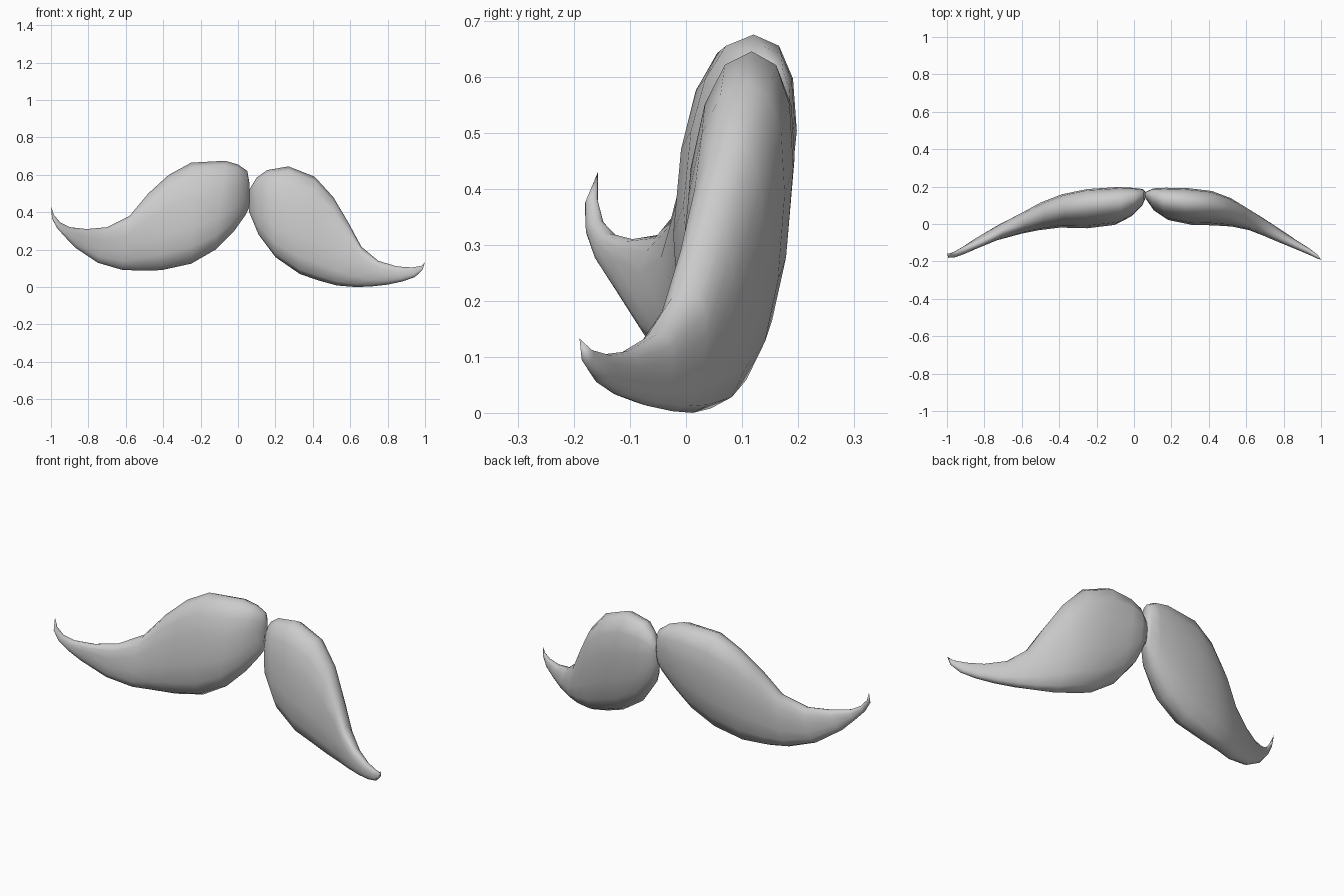
import bpy, bmesh, math

SIDES = 14
POWER = 2 / 2.35   # slightly boxy oval sections


def spow(v):
    return math.copysign(abs(v) ** POWER, v)


def whisker(name, rings, tip):
    """Loft oval sections: (top x, top z, bottom x, bottom z, front y, back y)."""
    bm = bmesh.new()
    loops = []
    for tx, tz, bx, bz, yf, yb in rings:
        cx, cz, cy = (tx + bx) / 2, (tz + bz) / 2, (yf + yb) / 2
        hx, hz, hy = (tx - bx) / 2, (tz - bz) / 2, (yb - yf) / 2
        lean = 0.25 * hy            # upper edge leans back
        loop = []
        for i in range(SIDES):
            a = 2 * math.pi * i / SIDES
            s, c = spow(math.cos(a)), spow(math.sin(a))
            loop.append(bm.verts.new((cx + hx * s, cy + hy * c + lean * s, cz + hz * s)))
        loops.append(loop)
    for p, q in zip(loops, loops[1:]):
        for i in range(SIDES):
            j = (i + 1) % SIDES
            bm.faces.new((p[i], p[j], q[j], q[i]))
    # blunt inner end and pointed outer tip
    bm.faces.new(loops[0])
    end = bm.verts.new(tip)
    for i in range(SIDES):
        bm.faces.new((loops[-1][i], loops[-1][(i + 1) % SIDES], end))
    bmesh.ops.recalc_face_normals(bm, faces=bm.faces[:])
    for f in bm.faces:
        f.smooth = True
    me = bpy.data.meshes.new(name)
    bm.to_mesh(me)
    bm.free()
    ob = bpy.data.objects.new(name, me)
    bpy.context.collection.objects.link(ob)
    return ob


# Left half, raised, with a strongly curled tip
whisker("moustache_left", [
    (0.062, 0.55, 0.062, 0.43, 0.14, 0.17),
    (0.05, 0.62, 0.04, 0.385, 0.10, 0.185),
    (0.0, 0.655, -0.02, 0.30, 0.045, 0.19),
    (-0.07, 0.675, -0.12, 0.20, 0.0, 0.193),
    (-0.25, 0.665, -0.25, 0.125, -0.018, 0.182),
    (-0.37, 0.60, -0.41, 0.09, -0.015, 0.155),
    (-0.48, 0.50, -0.53, 0.088, -0.03, 0.112),
    (-0.58, 0.38, -0.62, 0.092, -0.05, 0.06),
    (-0.70, 0.32, -0.75, 0.13, -0.085, -0.005),
    (-0.81, 0.31, -0.87, 0.21, -0.13, -0.075),
    (-0.90, 0.32, -0.925, 0.268, -0.163, -0.12),
    (-0.95, 0.345, -0.967, 0.315, -0.178, -0.147),
    (-0.984, 0.385, -0.994, 0.365, -0.18, -0.158),
], (-1.0, -0.157, 0.43))

# Right half, drooping, with a short tip
whisker("moustache_right", [
    (0.06, 0.52, 0.06, 0.40, 0.14, 0.17),
    (0.10, 0.585, 0.11, 0.28, 0.075, 0.188),
    (0.155, 0.625, 0.20, 0.16, 0.025, 0.19),
    (0.27, 0.645, 0.33, 0.07, 0.0, 0.187),
    (0.41, 0.59, 0.43, 0.035, -0.003, 0.172),
    (0.51, 0.48, 0.53, 0.008, -0.01, 0.135),
    (0.59, 0.345, 0.63, 0.0, -0.03, 0.082),
    (0.66, 0.215, 0.71, 0.003, -0.06, 0.035),
    (0.75, 0.14, 0.80, 0.013, -0.098, -0.025),
    (0.85, 0.11, 0.88, 0.03, -0.135, -0.085),
    (0.93, 0.105, 0.945, 0.053, -0.165, -0.13),
    (0.98, 0.113, 0.985, 0.09, -0.186, -0.165),
], (1.0, -0.19, 0.133))
